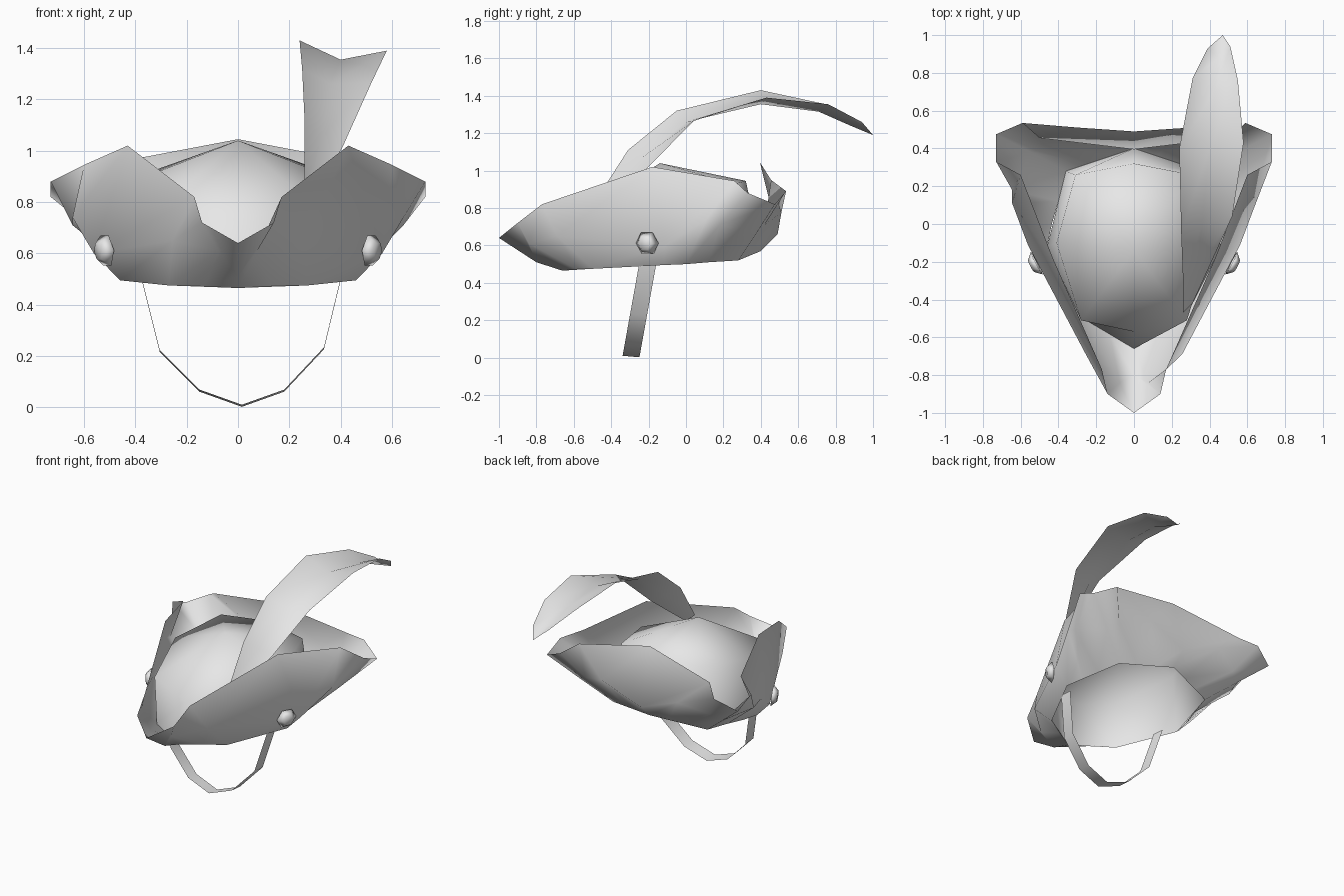
import bpy
import bmesh
from math import pi
from mathutils import Matrix, Vector

default_cube = bpy.data.objects.get("Cube")
if default_cube:
    bpy.data.objects.remove(default_cube, do_unlink=True)

# Single plain material
grey = bpy.data.materials.new("light_grey")
grey.use_nodes = True
grey.diffuse_color = (0.8, 0.8, 0.8, 1)
grey.node_tree.nodes["Principled BSDF"].inputs["Base Color"].default_value = grey.diffuse_color


def make_object(name, bm):
    """Turn a bmesh into a smooth shaded object with the shared material."""
    bmesh.ops.recalc_face_normals(bm, faces=bm.faces)
    for face in bm.faces:
        face.smooth = True
    mesh = bpy.data.meshes.new(name)
    bm.to_mesh(mesh)
    bm.free()
    mesh.materials.append(grey)
    obj = bpy.data.objects.new(name, mesh)
    bpy.context.collection.objects.link(obj)
    return obj


def mirrored(half):
    """Close a half outline, listed front to back, across the centre plane."""
    other = [(-x, y, z) for x, y, z in half[-2:0:-1]]
    return [Vector(p) for p in list(half) + other]


def loft(bm, rows, closed):
    """Bridge rows of equal length with quads and return the vertex rows."""
    grid = [[bm.verts.new(p) for p in row] for row in rows]
    for low, high in zip(grid, grid[1:]):
        count = len(low)
        for i in range(count if closed else count - 1):
            j = (i + 1) % count
            bm.faces.new((low[i], low[j], high[j], high[i]))
    return grid


# Half outlines run from the nose to the middle of the back
brim_bottom = mirrored([
    (0, -.66, .465), (.13, -.58, .47), (.27, -.5, .475), (.46, -.12, .495), (.435, 0, .5),
    (.4, .12, .51), (.36, .28, .52), (.24, .32, .537), (.12, .36, .553), (0, .4, .57)])
brim_wall = mirrored([
    (0, -.8, .51), (.075, -.84, .61), (.255, -.69, .65), (.562, -.11, .6), (.645, .11, .74),
    (.645, .18, .71), (.545, .38, .67), (.475, .42, .71), (.29, .51, .775), (0, .49, .66)])
brim_edge = mirrored([
    (0, -1, .64), (.14, -.9, .72), (.17, -.77, .82), (.43, -.18, 1.02), (.6, .26, .945),
    (.73, .33, .88), (.73, .475, .82), (.59, .535, .89), (.5, .455, .95), (0, .395, 1.045)])

# Folded three-cornered brim, one sheet
bm = bmesh.new()
loft(bm, [brim_bottom, brim_wall, brim_edge], closed=True)
make_object("brim", bm)

# Eight-sided domed crown, open below, standing on the brim's inner edge
crown_base = mirrored([
    (0, -.66, .465), (.27, -.5, .475), (.46, -.12, .495), (.36, .28, .52), (0, .4, .57)])
crown_edge = mirrored([
    (0, -.57, .73), (.28, -.51, .8), (.41, -.1, .88), (.31, .26, .93), (0, .32, .945)])
bm = bmesh.new()
top_row = loft(bm, [crown_base, crown_edge], closed=True)[-1]
peak = bm.verts.new((0, -.14, 1.04))
for a, b in zip(top_row, top_row[1:] + top_row[:1]):
    bm.faces.new((a, b, peak))
make_object("crown", bm)

# Curved feather: outer edge, sunken quill line and inner edge
feather_tip = (.47, 1, 1.19)
outer_edge = [(.26, -.47, .86), (.26, -.31, 1.11), (.25, -.05, 1.32), (.24, .4, 1.43),
              (.31, .77, 1.35), (.39, .93, 1.26), feather_tip]
quill = [(.28, -.45, .84), (.33, -.25, 1.06), (.36, 0, 1.26), (.4, .4, 1.355),
         (.43, .71, 1.315), (.45, .88, 1.24), feather_tip]
inner_edge = [(.31, -.42, .83), (.41, -.2, 1.02), (.52, .04, 1.265), (.58, .43, 1.39),
              (.55, .76, 1.355), (.51, .94, 1.26), feather_tip]
bm = bmesh.new()
loft(bm, [outer_edge, quill, inner_edge], closed=False)
bmesh.ops.remove_doubles(bm, verts=bm.verts, dist=0.0001)
make_object("feather", bm)

# Chin strap, a narrow leaning ribbon
strap_path = [(-.375, .5), (-.305, .22), (-.15, .065), (.015, .006),
              (.18, .065), (.335, .23), (.4, .5)]
strap_rows = []
for side in (-1, 1):
    strap_rows.append([(x, -.295 + .18 * z + side * .045, z - side * .004)
                       for x, z in strap_path])
bm = bmesh.new()
loft(bm, strap_rows, closed=False)
make_object("chin_strap", bm)

# Shallow six-sided buttons lying against both side flaps
for name, side in (("left_button", 1), ("right_button", -1)):
    bm = bmesh.new()
    bmesh.ops.create_cone(bm, cap_ends=True, segments=6, radius1=.068, radius2=.035, depth=.035)
    facing = Vector((side * .87, -.45, -.1)).to_track_quat("Z", "Y").to_matrix().to_4x4()
    spin = Matrix.Rotation(pi / 2, 4, "Z")
    bm.transform(Matrix.Translation((side * .53, -.215, .61)) @ facing @ spin)
    make_object(name, bm)
